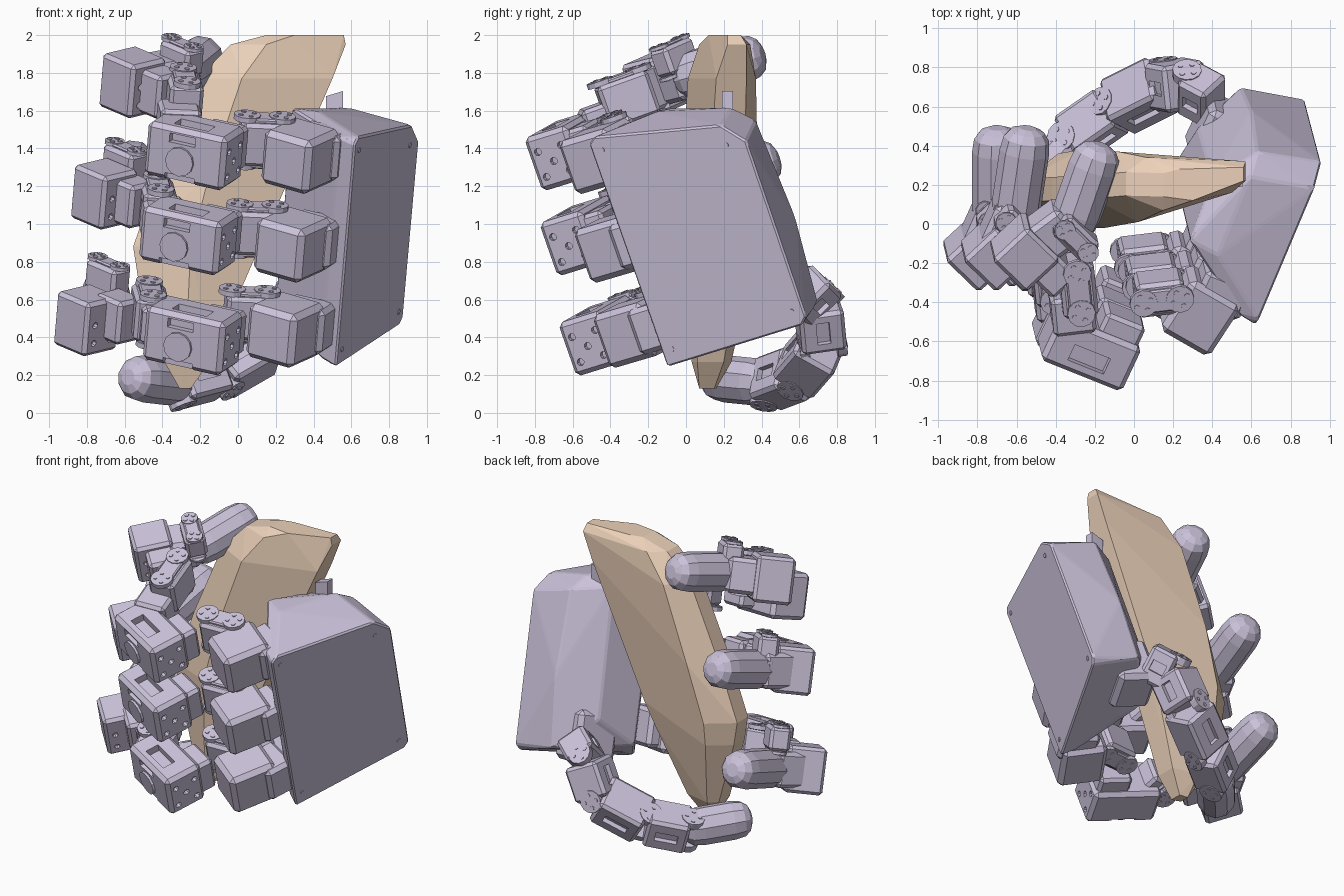
import bpy, bmesh
from math import radians, cos, sin, pi
from mathutils import Vector as V, Matrix

if "Cube" in bpy.data.objects:
    bpy.data.objects.remove(bpy.data.objects["Cube"])

# Hand frame: N = out of the palm's back, L = towards the wrist, UP = across the fingers
N = V((.907, -.364, -.205)).normalized()
L = V((.41, .87, .27))
L = (L - N * L.dot(N)).normalized()
UP = N.cross(L)


def material(name, rgb):
    m = bpy.data.materials.new(name)
    m.diffuse_color = (*rgb, 1)
    m.use_nodes = True
    m.node_tree.nodes["Principled BSDF"].inputs["Base Color"].default_value = m.diffuse_color
    return m


SHELL = material("lavender", (.60, .54, .70))
TAN = material("tan", (.84, .64, .49))


def finish(name, bm, mat=SHELL):
    bmesh.ops.recalc_face_normals(bm, faces=bm.faces)
    me = bpy.data.meshes.new(name)
    bm.to_mesh(me)
    bm.free()
    me.materials.append(mat)
    ob = bpy.data.objects.new(name, me)
    bpy.context.collection.objects.link(ob)
    return ob


def hull(name, pts, mat=SHELL, bevel=0):
    bm = bmesh.new()
    for p in pts:
        bm.verts.new(p)
    r = bmesh.ops.convex_hull(bm, input=bm.verts)
    bmesh.ops.delete(bm, geom=list({g for g in r["geom_interior"] if isinstance(g, bmesh.types.BMVert)}), context='VERTS')
    bmesh.ops.dissolve_limit(bm, angle_limit=radians(3), verts=bm.verts, edges=bm.edges)
    if bevel:
        bmesh.ops.bevel(bm, geom=bm.edges[:], offset=bevel, segments=1, affect='EDGES')
    return finish(name, bm, mat)


def frame(yaw=0):
    """Hand frame turned about UP."""
    a = radians(yaw)
    x = N * cos(a) + L * sin(a)
    return Matrix((x, UP.cross(x), UP)).transposed()


def along(a, b, up=UP):
    x = (V(b) - V(a)).normalized()
    z = (up - x * up.dot(x)).normalized()
    return Matrix((x, z.cross(x), z)).transposed()


def block(name, c, size, rot, bevel=.025):
    bm = bmesh.new()
    bmesh.ops.create_cube(bm, size=1)
    bmesh.ops.scale(bm, vec=size, verts=bm.verts)
    if bevel:
        bmesh.ops.bevel(bm, geom=bm.edges[:], offset=bevel, segments=1, affect='EDGES')
    bmesh.ops.transform(bm, matrix=Matrix.Translation(V(c)) @ rot.to_4x4(), verts=bm.verts)
    return finish(name, bm)


def disc(name, c, r, depth, rot, axis, sides=12):
    """Cylinder whose axis is local axis 0, 1 or 2 of rot."""
    bm = bmesh.new()
    bmesh.ops.create_cone(bm, cap_ends=True, segments=sides, radius1=r, radius2=r, depth=depth)
    turn = (Matrix.Rotation(pi / 2, 4, 'Y'), Matrix.Rotation(pi / 2, 4, 'X'), Matrix())[axis]
    bmesh.ops.transform(bm, matrix=Matrix.Translation(V(c)) @ rot.to_4x4() @ turn, verts=bm.verts)
    return finish(name, bm)


def carve(ob, cutters):
    for cutter in cutters:
        cutter.hide_render = True
        m = ob.modifiers.new("cut", 'BOOLEAN')
        m.object, m.operation, m.solver = cutter, 'DIFFERENCE', 'EXACT'
    bpy.context.view_layer.objects.active = ob
    for m in ob.modifiers[:]:
        bpy.ops.object.modifier_apply(modifier=m.name)
    for cutter in cutters:
        bpy.data.objects.remove(cutter)


def fingertip(name, a, b, r):
    """Faceted, slightly blunt capsule."""
    rot, a, b = along(a, b), V(a), V(b)
    pts = []
    for end, s in ((a, -1), (b, 1)):
        for x, k in ((0, 1), (.55, .92), (.85, .7), (1, .35)):
            for i in range(10):
                t = 2 * pi * i / 10
                pts.append(end + rot @ (V((s * x, k * cos(t), k * sin(t))) * r))
    return hull(name, pts)


# Palm: convex housing given in palm coordinates (along L, down the width, inwards)
P0 = V((.622, -.525, 1.45))


def palm(l, w, d):
    return P0 + L * l - UP * w - N * d


outer = [(.0, .03), (.04, 0), (.76, .14), (.87, .26), (.86, 1.25), (.82, 1.285), (.0, 1.285)]
inner = [(.28, .0), (.70, .10), (.81, .20), (.84, .75), (.80, 1.22), (.28, 1.22)]
hull("palm", [palm(l, w, 0) for l, w in outer] + [palm(l, w, .34) for l, w in inner]
     + [palm(l, w, .5) for l, w in ((.29, .02), (.60, .15), (.58, 1.0), (.29, 1.15))]
     + [palm(.02, w, .1) for w in (.02, 1.26)], bevel=.01)
hull("palm_connector", [V((.51 + x, .22 + y, 1.63 + z)) for x in (-.045, .045)
                        for y in (-.03, .03) for z in (-.09, .06 + x * .3)])
for l, w in ((.06, .08), (.75, .25), (.79, 1.2), (.06, 1.2)):
    disc("palm_screw", palm(l, w, 0), .016, .008, frame(), 0, 8)

# Held object: faceted crescent, convex towards -x with a straight inner edge
sections = [  # z, left x, right x, belly x, y limits at the belly, y limits at inner edge
    (2.0, .15, .56, .30, .12, .28, .22, .29), (1.95, -.04, .57, .15, .07, .34, .22, .32),
    (1.77, -.21, .50, .02, .01, .37, .16, .32), (1.27, -.42, .28, -.15, -.02, .38, .12, .31),
    (.88, -.555, .11, -.25, -.02, .36, .09, .30), (.72, -.53, .04, -.27, .0, .34, .08, .28),
    (.27, -.39, -.15, -.28, .03, .24, .06, .2)]
pts = []
for z, xl, xr, xb, y0, y1, e0, e1 in sections:
    m, back = (y0 + y1) / 2, xb * .55 + xl * .45
    pts += [(xl, m - .06, z), (xl, m + .06, z), (xb, y0, z), (back, y1, z), (xr, e0, z), (xr, e1, z)]
pts += [(-.31, .09, .13), (-.25, .07, .13), (-.25, .15, .13), (-.31, .16, .13)]
hull("held_crescent", pts, TAN)


def big_link(name, c, size, yaw=0):
    """Motor housing with a front slot, end holes and a round horn."""
    rot, c = frame(yaw), V(c)
    ob = block(name, c, size, rot)
    sx, sy, sz = size
    cuts = [block("cut", c + rot @ V((-.02, -sy / 2, sz * .3)), (.15, .08, .05), rot, 0),
            block("cut", c + rot @ V((.0, -sy * .1, sz / 2)), (.2, .09, .1), rot, 0),
            block("cut", c + rot @ V((-.02, -sy / 2, -sz / 2)), (.17, .07, .08), rot, 0)]
    cuts += [disc("cut", c + rot @ V((sx / 2, y, z)), .02, .06, rot, 0, 8)
             for y, z in ((-.07, -.08), (.07, -.08), (0, -.01), (-.07, .06), (.07, .06))]
    carve(ob, cuts)
    disc(name + "_horn", c + rot @ V((-sx * .05, -sy / 2, -.03)), .08, .03, rot, 1)


def knuckle(name, c, size, yaw):
    """Small joint bracket: core, two side plates and round hubs with screws."""
    rot, c = frame(yaw), V(c)
    sx, sy, sz = size
    block(name, c, (sx * .95, sy * .9, sz * .85), rot, .02)
    for s in (-1, 1):
        block(name + "_plate", c + rot @ V((.0, 0, s * sz * .45)), (sx, sy * .6, sz * .1), rot, .008)
        for e in (-1, 1):
            h = c + rot @ V((e * sx * .36, 0, s * sz * .47))
            disc(name + "_hub", h, sy * .36, sz * .1, rot, 2)
            for i in range(4):
                t = i * pi / 2 + .4
                disc(name + "_screw", h + rot @ V((cos(t) * sy * .2, sin(t) * sy * .2, s * sz * .05)),
                     .014, .01, rot, 2, 6)


# Three fingers: base, proximal, middle, distal, distal motor, tip start, tip end
fingers = {
    "upper": ((.33, -.44, 1.36), (-.23, -.62, 1.39), (-.29, -.31, 1.66), (-.56, -.14, 1.75),
              (-.30, -.06, 1.88), (-.29, .06, 1.80), (-.21, .29, 1.865)),
    "centre": ((.29, -.36, .89), (-.26, -.54, .94), (-.43, -.25, 1.09), (-.71, -.14, 1.16),
               (-.60, -.02, 1.33), (-.60, .10, 1.22), (-.56, .37, 1.31)),
    "lower": ((.25, -.26, .44), (-.24, -.44, .41), (-.47, -.20, .53), (-.80, -.14, .49),
              (-.69, -.02, .72), (-.70, .08, .55), (-.70, .37, .65))}
for n, (base, prox, mid, dist, motor, t0, t1) in fingers.items():
    base, prox, mid, dist = V(base), V(prox), V(mid), V(dist)
    block(n + "_finger_base", base, (.30, .32, .30), frame(-8), .03)
    block(n + "_finger_base_socket", base + L * .15 + N * .06, (.26, .2, .25), frame())
    knuckle(n + "_finger_base_joint", base - N * .23 + L * .02 + UP * .03, (.26, .2, .28), 30)
    big_link(n + "_finger_proximal", prox, (.46, .26, .3))
    block(n + "_finger_proximal_rear", prox + L * .16 + N * .1, (.22, .14, .24), frame(), .02)
    knuckle(n + "_finger_middle", mid, (.30, .2, .28), -60)
    block(n + "_finger_middle_strut", (mid + prox) / 2 - N * .06, (.2, .22, .2), frame(-60), .02)
    big = block(n + "_finger_distal", dist, (.25, .25, .30), frame(-22), .02)
    carve(big, [disc("cut", dist + frame(-22) @ V((.125, y, z)), .018, .05, frame(-22), 0, 8)
                for y in (-.06, .06) for z in (-.08, .02)])
    block(n + "_finger_distal_strut", (dist + mid) / 2, (.2, .18, .24), frame(-22), .02)
    knuckle(n + "_finger_distal_motor", motor, (.24, .15, .18), -22)
    block(n + "_finger_tip_socket", (dist + V(t0)) / 2, (.24, .22, .23), along(dist, t0))
    fingertip(n + "_finger_tip", t0, t1, .128)

# Thumb: mount on the palm, then a curling chain of links underneath
block("thumb_mount", (.44, .46, .62), (.26, .3, .34), frame(), .03)
path = [V(p) for p in ((.42, .62, .66), (.27, .70, .58), (.16, .72, .36), (-.10, .59, .21), (-.33, .43, .15))]
widths = [(.2, .24), (.24, .24), (.25, .25), (.23, .24)]
for i, (a, b, (w, h)) in enumerate(zip(path, path[1:], widths)):
    rot = along(a, b, V((.3, .5, .8)))
    c, ln = (a + b) / 2, (b - a).length
    ob = block(f"thumb_link_{i + 1}", c, (ln * .95, w, h), rot, .02)
    carve(ob, [block("cut", c + rot @ V((0, s * w / 2, 0)), (ln * .5, .06, .07), rot, 0) for s in (-1, 1)])
    for s in (-1, 1):
        h0 = b + rot @ V((0, 0, s * h * .42))
        disc("thumb_hub", h0, .075, .05, rot, 2)
        for k in range(4):
            t = k * pi / 2
            disc("thumb_screw", h0 + rot @ V((.042 * cos(t), .042 * sin(t), s * .025)), .014, .01, rot, 2, 6)
fingertip("thumb_tip", (-.37, .36, .165), (-.50, .21, .18), .125)
